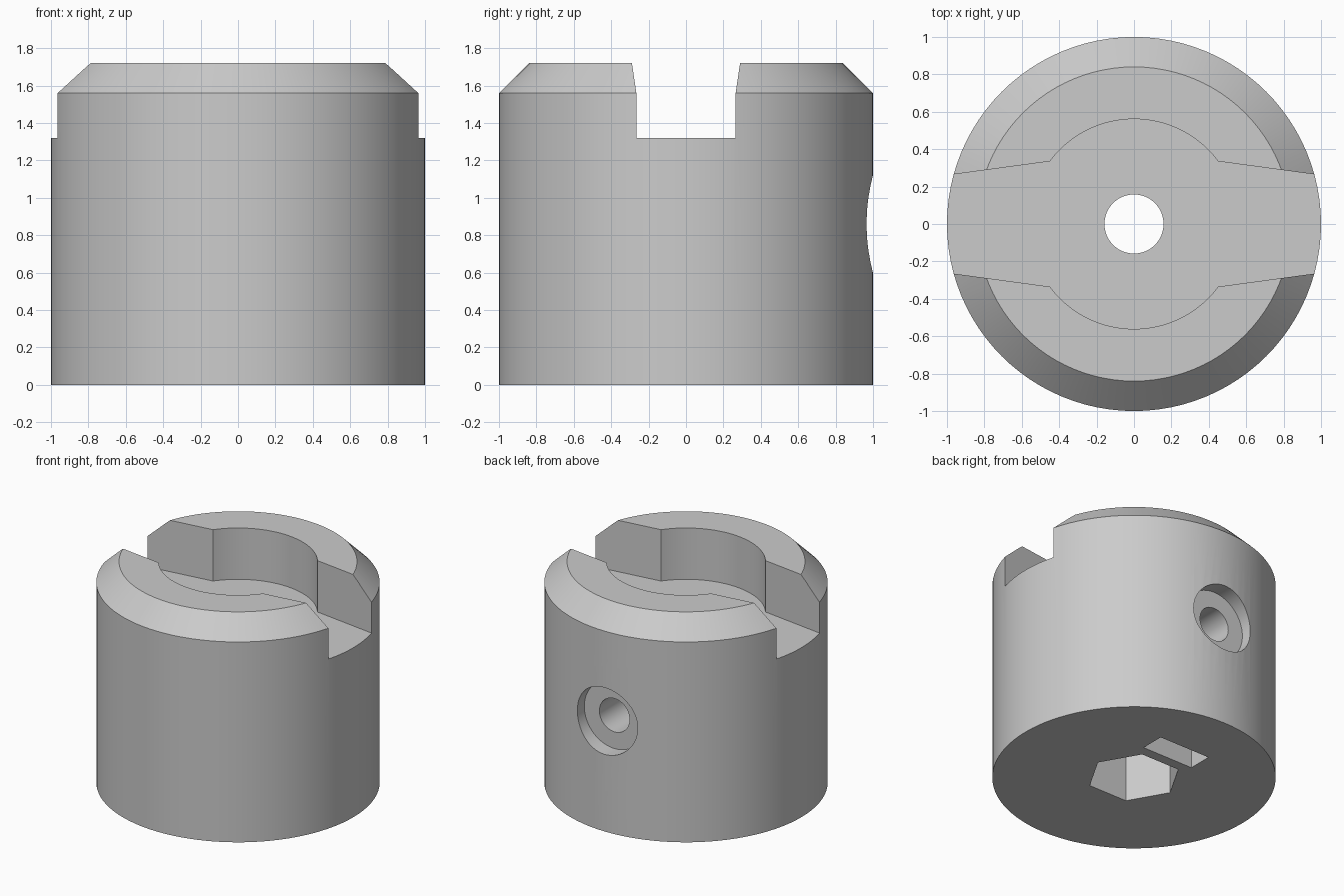
import bpy, bmesh, math
from mathutils import Matrix

cube = bpy.data.objects.get("Cube")
if cube:
    bpy.data.objects.remove(cube, do_unlink=True)

grey = bpy.data.materials.new("plain grey")
grey.use_nodes = True
colour = (0.6, 0.6, 0.6, 1)
grey.diffuse_color = colour
grey.node_tree.nodes["Principled BSDF"].inputs["Base Color"].default_value = colour


def arc(radius, start, end, count):
    """Points along an arc, both ends included."""
    angles = [start + (end - start) * i / count for i in range(count + 1)]
    return [(radius * math.cos(a), radius * math.sin(a)) for a in angles]


def circle(radius, sides=96):
    return arc(radius, 0, math.tau, sides)[:-1]


def loft(name, sections, matrix=Matrix()):
    """Closed solid through (outline, height) sections."""
    bm = bmesh.new()
    rings = [[bm.verts.new((x, y, z)) for x, y in pts] for pts, z in sections]
    for low, high in zip(rings, rings[1:]):
        n = len(low)
        for i in range(n):
            j = (i + 1) % n
            bm.faces.new((low[i], low[j], high[j], high[i]))
    bm.faces.new(rings[0][::-1])
    bm.faces.new(rings[-1])
    bmesh.ops.recalc_face_normals(bm, faces=bm.faces)
    bm.transform(matrix)
    mesh = bpy.data.meshes.new(name)
    bm.to_mesh(mesh)
    bm.free()
    mesh.materials.append(grey)
    obj = bpy.data.objects.new(name, mesh)
    bpy.context.collection.objects.link(obj)
    return obj


def prism(name, outline, low, high, matrix=Matrix()):
    return loft(name, [(outline, low), (outline, high)], matrix)


# Round body with a chamfered top edge
body = loft("coupler_body", [(circle(1), 0), (circle(1), 1.56), (circle(0.84), 1.72)])

# Tapered cross slot merged with the round recess
corner = math.atan2(0.335, 0.45)
half = [(1.1, 0.247)] + arc(0.561, corner, math.pi - corner, 40) + [(-1.1, 0.247)]
slot_outline = half + [(-x, -y) for x, y in half]

# Frame for features running out through the back
to_back = Matrix.Translation((0, 0, 0.86)) @ Matrix.Rotation(-math.pi / 2, 4, "X")
nut_outline = [(-0.22, 0.367), (0.22, 0.367), (0.22, 0.556), (-0.22, 0.556)]

cutters = [
    prism("top_slot_cutter", slot_outline, 1.32, 2),
    prism("hex_socket_cutter", circle(0.332, 6), -0.2, 1.12),
    prism("centre_hole_cutter", circle(0.158, 64), 1, 1.5),
    prism("nut_pocket_cutter", nut_outline, -0.2, 1.08),
    prism("screw_head_cutter", circle(0.26, 64), 0.88, 1.3, to_back),
    prism("screw_hole_cutter", circle(0.13, 48), 0.1, 1, to_back),
]

# Cut each feature, then discard its cutter
bpy.context.view_layer.objects.active = body
for cutter in cutters:
    cutter.hide_render = True
    mod = body.modifiers.new(cutter.name, "BOOLEAN")
    mod.operation = "DIFFERENCE"
    mod.solver = "EXACT"
    mod.object = cutter
    bpy.ops.object.modifier_apply(modifier=mod.name)
    bpy.data.objects.remove(cutter, do_unlink=True)

# Smooth round walls with crisp edges
bpy.ops.object.select_all(action="DESELECT")
body.select_set(True)
bpy.ops.object.shade_smooth_by_angle(angle=math.radians(25))
